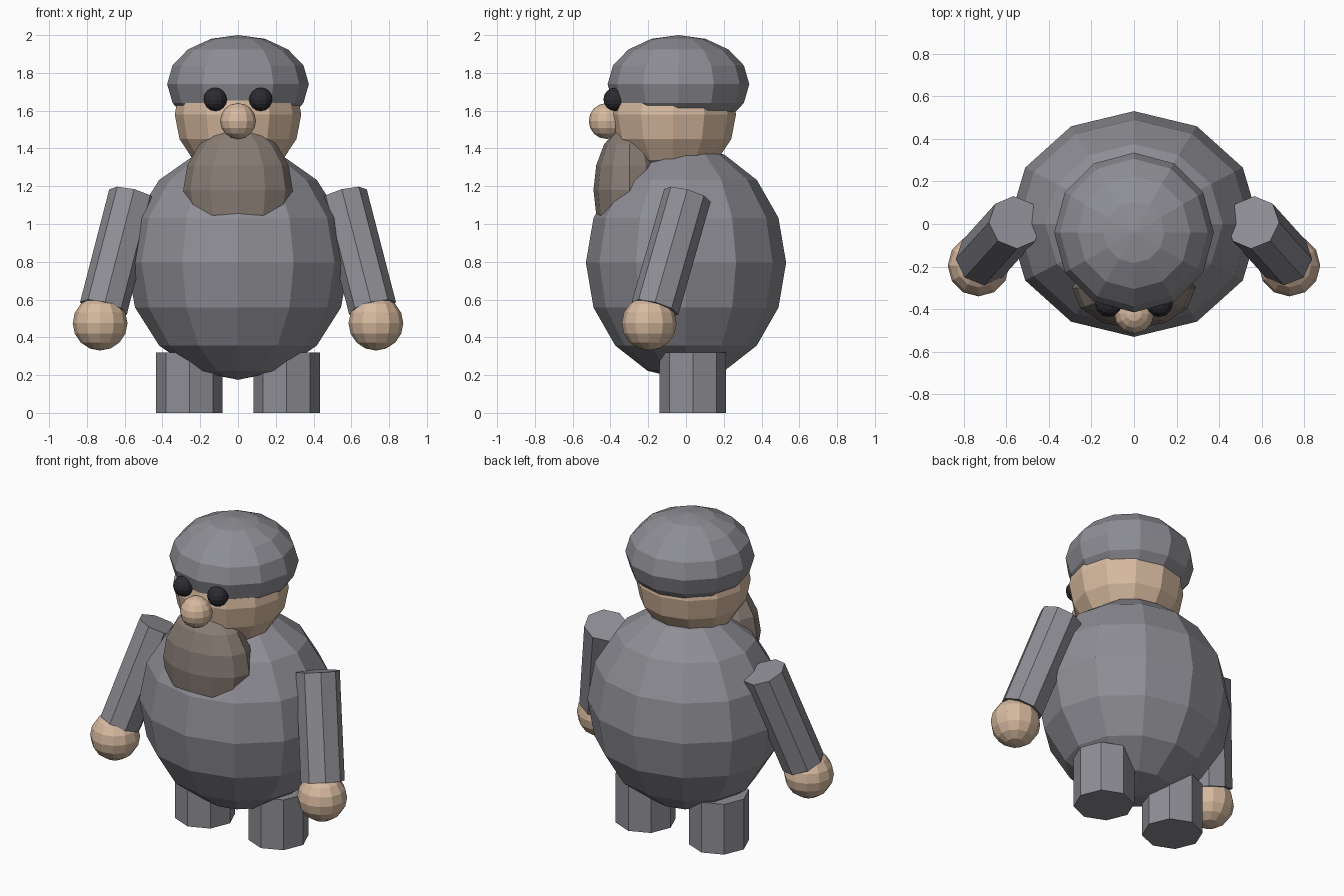
import bpy
from math import radians
from mathutils import Euler, Vector

cube = bpy.data.objects.get("Cube")
if cube:
    bpy.data.objects.remove(cube, do_unlink=True)


def material(name, rgb):
    mat = bpy.data.materials.new(name)
    mat.use_nodes = True
    mat.diffuse_color = (*rgb, 1)
    bsdf = next(n for n in mat.node_tree.nodes if n.type == 'BSDF_PRINCIPLED')
    bsdf.inputs["Base Color"].default_value = (*rgb, 1)
    bsdf.inputs["Roughness"].default_value = 0.8
    return mat


cloth = material("grey cloth", (0.27, 0.27, 0.30))
skin = material("skin", (0.68, 0.49, 0.35))
hair = material("beard brown", (0.25, 0.205, 0.175))
black = material("eye black", (0.025, 0.025, 0.03))


def finish(name, mat):
    obj = bpy.context.object
    obj.name = name
    obj.data.materials.append(mat)
    return obj


def ball(name, mat, centre, radii, segments=12, rings=8):
    bpy.ops.mesh.primitive_uv_sphere_add(segments=segments, ring_count=rings,
                                         radius=1, location=centre)
    obj = finish(name, mat)
    obj.scale = radii
    return obj


def tube(name, mat, centre, radius, length, rotation=(0, 0, 0)):
    bpy.ops.mesh.primitive_cylinder_add(vertices=8, radius=radius, depth=length,
                                        location=centre, rotation=rotation)
    return finish(name, mat)


# Body, head and face
ball("body", cloth, (0, 0, 0.795), (0.59, 0.53, 0.62))
ball("head", skin, (0, -0.07, 1.58), (0.335, 0.335, 0.34))
ball("cap", cloth, (0, -0.04, 1.74), (0.375, 0.375, 0.26))
ball("beard", hair, (0, -0.30, 1.18), (0.29, 0.19, 0.34))
ball("nose", skin, (0, -0.42, 1.545), (0.095,) * 3)

# Paired parts
for side, s in (("left", 1), ("right", -1)):
    ball(side + "_eye", black, (s * 0.12, -0.375, 1.66), (0.062,) * 3)
    ball(side + "_hand", skin, (s * 0.73, -0.195, 0.475), (0.145,) * 3)
    tube(side + "_leg", cloth, (s * 0.258, 0.037, 0.16), 0.176, 0.32)
    tube(side + "_arm", cloth, (s * 0.635, -0.078, 0.853), 0.128, 0.64,
         (radians(-15.5), radians(-14.5 * s), 0))
